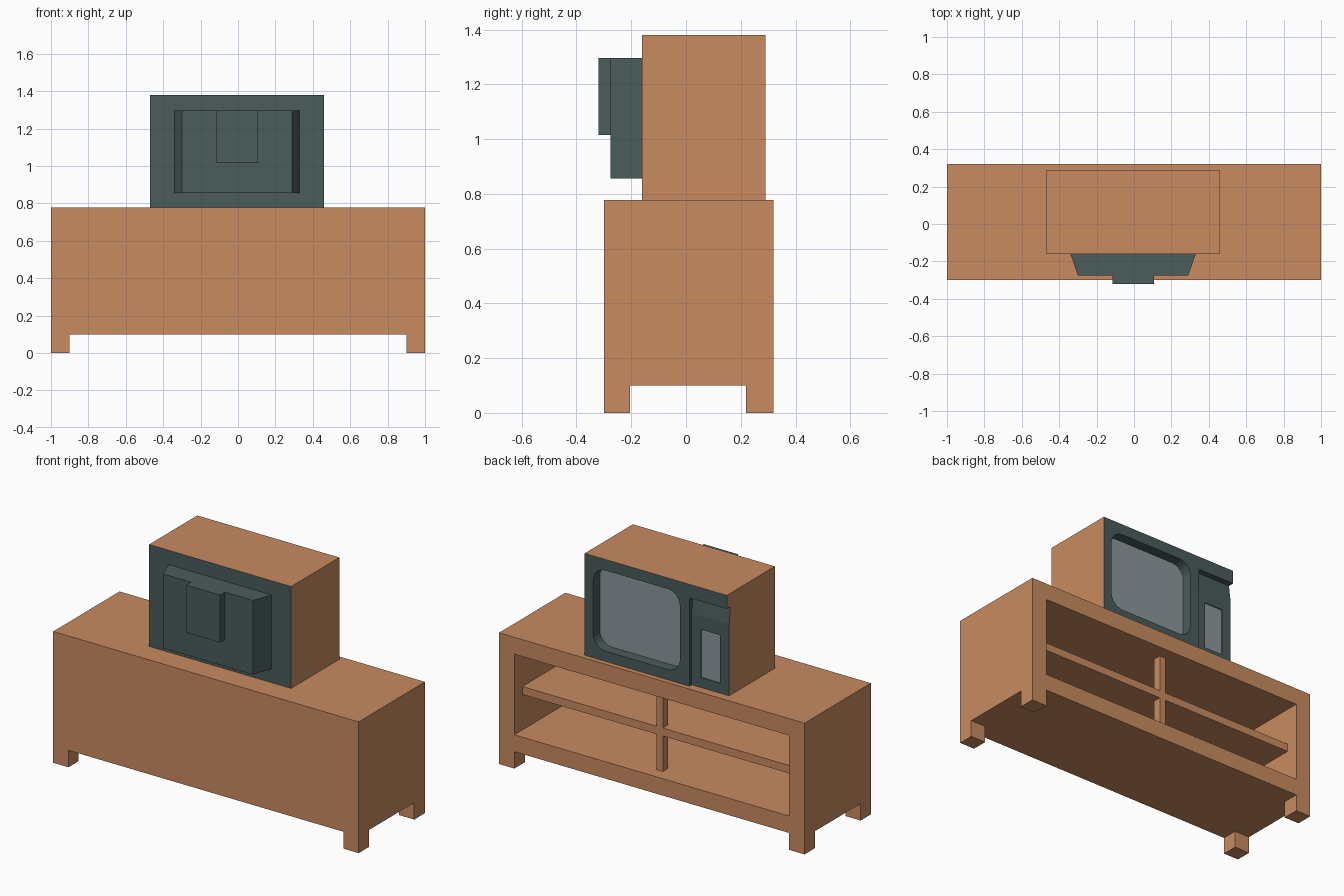
import bpy, bmesh, math
from mathutils import Vector

if "Cube" in bpy.data.objects:
    bpy.data.objects.remove(bpy.data.objects["Cube"])


def material(name, rgb):
    m = bpy.data.materials.new(name)
    m.diffuse_color = (*rgb, 1)
    m.use_nodes = True
    m.node_tree.nodes["Principled BSDF"].inputs["Base Color"].default_value = m.diffuse_color
    return m


WOOD = material("wood", (0.578, 0.258, 0.117))
DARK = material("dark_plastic", (0.069, 0.107, 0.105))
GLASS = material("glass", (0.26, 0.31, 0.33))


def prism(name, pts, a, b, axis="y", mat=WOOD):
    """Extrude an outline along an axis: (x, z) for y, (y, z) for x, (x, y) for z."""
    def place(p, t):
        u, v = p
        return {"x": (t, u, v), "y": (u, t, v), "z": (u, v, t)}[axis]
    bm = bmesh.new()
    lo = [bm.verts.new(place(p, a)) for p in pts]
    hi = [bm.verts.new(place(p, b)) for p in pts]
    bm.faces.new(lo)
    bm.faces.new(hi)
    n = len(pts)
    for i in range(n):
        j = (i + 1) % n
        bm.faces.new((lo[i], lo[j], hi[j], hi[i]))
    bmesh.ops.recalc_face_normals(bm, faces=bm.faces)
    me = bpy.data.meshes.new(name)
    bm.to_mesh(me)
    bm.free()
    me.materials.append(mat)
    ob = bpy.data.objects.new(name, me)
    bpy.context.collection.objects.link(ob)
    return ob


def box(name, x0, x1, y0, y1, z0, z1, mat=WOOD):
    return prism(name, [(x0, z0), (x1, z0), (x1, z1), (x0, z1)], y0, y1, "y", mat)


def rounded(x0, x1, z0, z1, r, seg=6):
    pts = []
    corners = [(x1 - r, z1 - r), (x0 + r, z1 - r), (x0 + r, z0 + r), (x1 - r, z0 + r)]
    for k, (cx, cz) in enumerate(corners):
        for i in range(seg + 1):
            t = math.pi / 2 * (k + i / seg)
            pts.append((cx + r * math.cos(t), cz + r * math.sin(t)))
    return pts


def cut(ob, cutters):
    for c in cutters:
        c.hide_render = True
        mod = ob.modifiers.new("cut", "BOOLEAN")
        mod.operation = "DIFFERENCE"
        mod.solver = "EXACT"
        mod.object = c
    bpy.context.view_layer.update()
    dg = bpy.context.evaluated_depsgraph_get()
    me = bpy.data.meshes.new_from_object(ob.evaluated_get(dg))
    ob.modifiers.clear()
    ob.data = me
    for c in cutters:
        bpy.data.objects.remove(c)


# Cabinet shell with an open bay
cabinet = box("cabinet", -1, 1, -0.30, 0.32, 0.10, 0.777)
cut(cabinet, [box("bay_cutter", -0.9, 0.9, -0.20, 0.5, 0.20, 0.677)])

# Legs
for sx in (-1, 1):
    for y0, y1 in ((-0.30, -0.205), (0.22, 0.32)):
        x0, x1 = sorted((sx * 0.9, sx))
        box("cabinet_leg", x0, x1, y0, y1, 0, 0.10)

# Shelf and its central posts
box("shelf", -0.9, 0.9, -0.20, 0.245, 0.41, 0.457)
for z0, z1 in ((0.20, 0.41), (0.457, 0.677)):
    box("shelf_post", -0.02, 0.02, 0.195, 0.245, z0, z1)

# Television case: screen recess, stepped control panel, small window recess
X0, X1, Z0, Z1 = -0.47, 0.46, 0.777, 1.38
case = box("television_case", X0, X1, -0.16, 0.29, Z0, Z1)
panel = [(0.268, 0.7), (0.268, 1.20), (0.255, 1.30), (0.4, 1.30), (0.4, 0.7)]
cut(case, [
    prism("screen_cutter", rounded(-0.163, 0.405, 0.837, 1.315, 0.08), 0.225, 0.4),
    prism("panel_cutter", panel, -0.6, -0.225, "x"),
    box("window_cutter", -0.41, -0.285, 0.258, 0.4, 0.835, 1.12),
])

# Wood on the outer shell, dark plastic on front, back and recesses
me = case.data
me.materials.clear()
for m in (WOOD, DARK):
    me.materials.append(m)
for p in me.polygons:
    c, n = p.center, p.normal
    outer = (min(abs(c.x - X0), abs(c.x - X1)) < 1e-3 and abs(n.x) > 0.9) or \
            (min(abs(c.z - Z0), abs(c.z - Z1)) < 1e-3 and abs(n.z) > 0.9)
    p.material_index = 0 if outer else 1

# Glass panes at the bottom of the recesses
prism("screen", rounded(-0.163, 0.405, 0.837, 1.315, 0.08), 0.22, 0.228, "y", GLASS)
box("control_window", -0.41, -0.285, 0.25, 0.262, 0.835, 1.12, GLASS)

# Rear housing, tapered in plan, with a raised block
prism("rear_housing", [(-0.34, -0.16), (0.33, -0.16), (0.29, -0.275), (-0.30, -0.275)],
      0.857, 1.296, "z", DARK)
box("rear_block", -0.115, 0.107, -0.32, -0.275, 1.015, 1.296, DARK)
